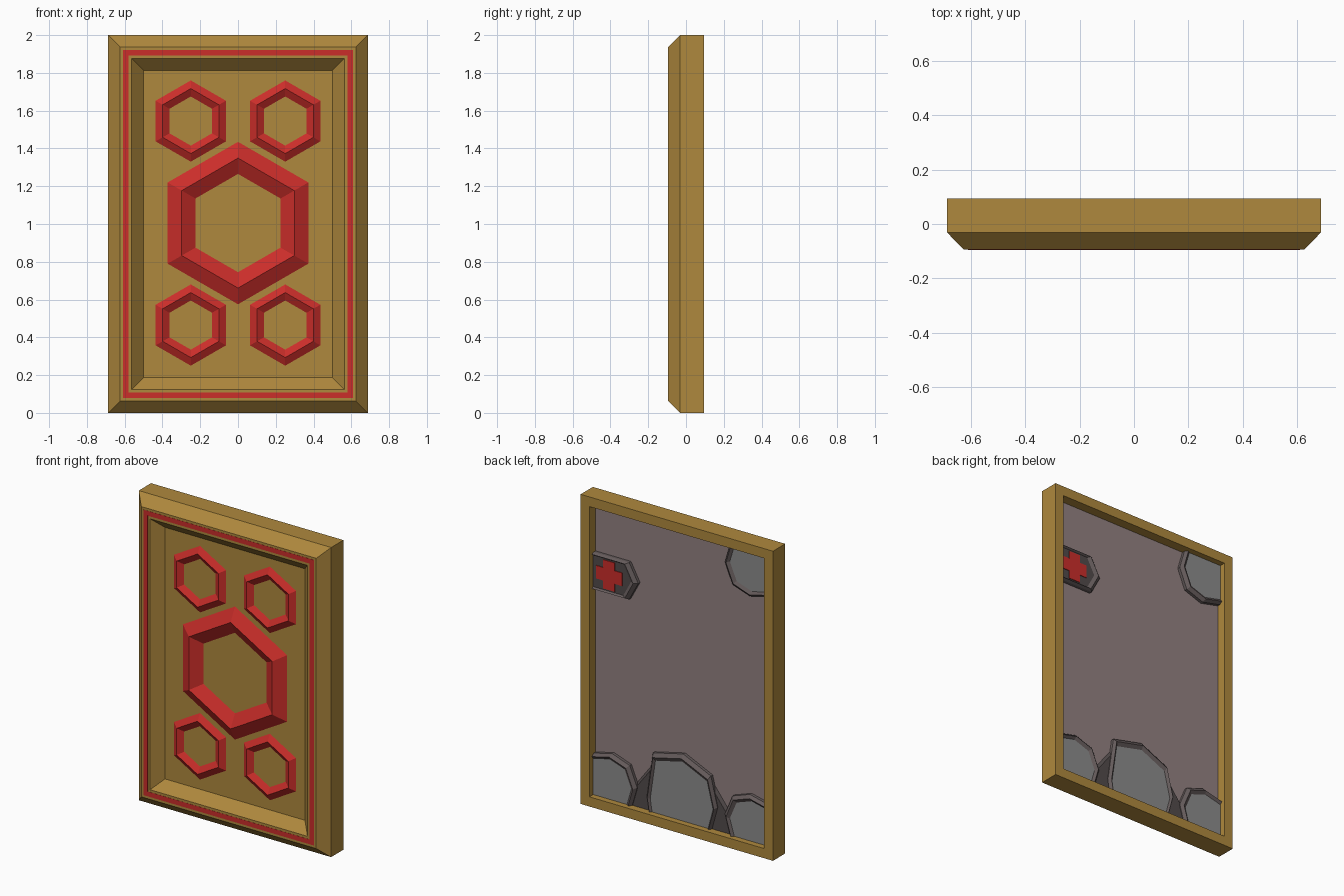
import bpy, bmesh, math

if "Cube" in bpy.data.objects:
    bpy.data.objects.remove(bpy.data.objects["Cube"])


def mat(name, rgb):
    m = bpy.data.materials.new(name)
    m.diffuse_color = (*rgb, 1)
    m.use_nodes = True
    m.node_tree.nodes["Principled BSDF"].inputs["Base Color"].default_value = m.diffuse_color
    return m


GOLD = mat("gold", (0.43, 0.25, 0.047))
RED = mat("red", (0.60, 0.027, 0.023))
MAUVE = mat("mauve", (0.29, 0.22, 0.22))
STONE = mat("stone", (0.26, 0.26, 0.26))
EDGE = mat("stone_edge", (0.13, 0.105, 0.105))
DARK = mat("dark_stone", (0.085, 0.07, 0.07))


def loft(name, loops, material, start_cap=False, end_cap=False, cap_mat=None):
    """Bridge matching outlines given as (points_xz, y); caps optional."""
    bm = bmesh.new()
    rings = [[bm.verts.new((x, y, z)) for x, z in pts] for pts, y in loops]
    n = len(rings[0])
    for a, b in zip(rings, rings[1:]):
        for i in range(n):
            j = (i + 1) % n
            bm.faces.new((a[i], a[j], b[j], b[i]))
    if start_cap:
        bm.faces.new(rings[0])
    if end_cap:
        bm.faces.new(rings[-1]).material_index = 1 if cap_mat else 0
    bmesh.ops.recalc_face_normals(bm, faces=bm.faces[:])
    # Open shells: make the last strip/cap face away from the base
    me = bpy.data.meshes.new(name)
    bm.to_mesh(me)
    bm.free()
    me.materials.append(material)
    if cap_mat:
        me.materials.append(cap_mat)
    ob = bpy.data.objects.new(name, me)
    bpy.context.collection.objects.link(ob)
    return ob


def rect(d):
    x = 0.6875 - d
    return [(-x, d), (x, d), (x, 2 - d), (-x, 2 - d)]


def hexagon(cx, cz, r):
    return [(cx + r * math.sin(k * math.pi / 3), cz + r * math.cos(k * math.pi / 3)) for k in range(6)]


def scaled(pts, c, s):
    return [(c[0] + (x - c[0]) * s, c[1] + (z - c[1]) * s) for x, z in pts]


# Door frame with recessed front panel and recessed back panel
loft("door_frame",
     [(rect(0.1875), -0.031), (rect(0.125), -0.094), (rect(0.0625), -0.094),
      (rect(0), -0.031), (rect(0), 0.094), (rect(0.0625), 0.094), (rect(0.0625), 0.031)],
     GOLD, True, True, MAUVE)

# Red inlay line around the front rim
loft("inlay_line",
     [(rect(0.078), -0.092), (rect(0.078), -0.095), (rect(0.109), -0.095),
      (rect(0.109), -0.092), (rect(0.078), -0.092)], RED)


# Raised hexagon rings on the front
def hex_ring(name, cx, cz, r, h):
    loft(name, [(hexagon(cx, cz, r), -0.031), (hexagon(cx, cz, r * 0.8), -0.031 - h),
                (hexagon(cx, cz, r * 0.605), -0.031), (hexagon(cx, cz, r), -0.031)], RED)


hex_ring("large_hexagon", 0, 1.005, 0.43, 0.045)
for sx in (-1, 1):
    for cz in (0.465, 1.545):
        hex_ring("small_hexagon", sx * 0.25, cz, 0.215, 0.025)


# Stones on the back: raised edge around a flat face
def stone(name, pts, c, s, face_mat):
    loft(name, [(scaled(pts, c, s), 0.03), (scaled(pts, c, s), 0.05),
                (scaled(pts, c, (s + 1) / 2), 0.068), (pts, 0.055)],
         EDGE, True, True, face_mat)


stone("centre_stone", [(0.2, 0.04), (0.217, 0.145), (0.18, 0.40), (-0.014, 0.445),
                       (-0.19, 0.365), (-0.232, 0.195), (-0.19, 0.04)], (0, 0.04), 1.12, STONE)
corner = [(0.65, 0.04), (0.65, 0.29), (0.51, 0.323), (0.40, 0.285), (0.352, 0.17), (0.39, 0.04)]
for sx, top in ((1, False), (-1, False), (-1, True)):
    place = lambda p: (sx * p[0], 2 - p[1] if top else p[1])
    stone("corner_stone", [place(p) for p in corner], place((0.65, 0.04)), 1.13, STONE)

# Dark filler rocks between the lower stones
for sx in (1, -1):
    base = [(sx * x, z) for x, z in ((0.15, 0.04), (0.15, 0.36), (0.215, 0.36), (0.39, 0.13), (0.39, 0.04))]
    front = scaled(base, (sx * 0.15, 0.04), 0.93)
    loft("filler_rock", [(base, 0.03), (front, 0.046)], DARK, True, True)

# Plaque with a red cross
stone("plaque", [(0.64, 1.61), (0.41, 1.61), (0.355, 1.508), (0.41, 1.406), (0.64, 1.406)],
      (0.64, 1.508), 1.17, DARK)
a, b = 0.042, 0.093
cross = []
for k in range(4):
    co, si = round(math.cos(k * math.pi / 2)), round(math.sin(k * math.pi / 2))
    for x, z in ((b, -a), (b, a), (a, a)):
        cross.append((0.51 + x * co - z * si, 1.508 + x * si + z * co))
loft("red_cross", [(cross, 0.053), (cross, 0.059)], RED, True, True)
